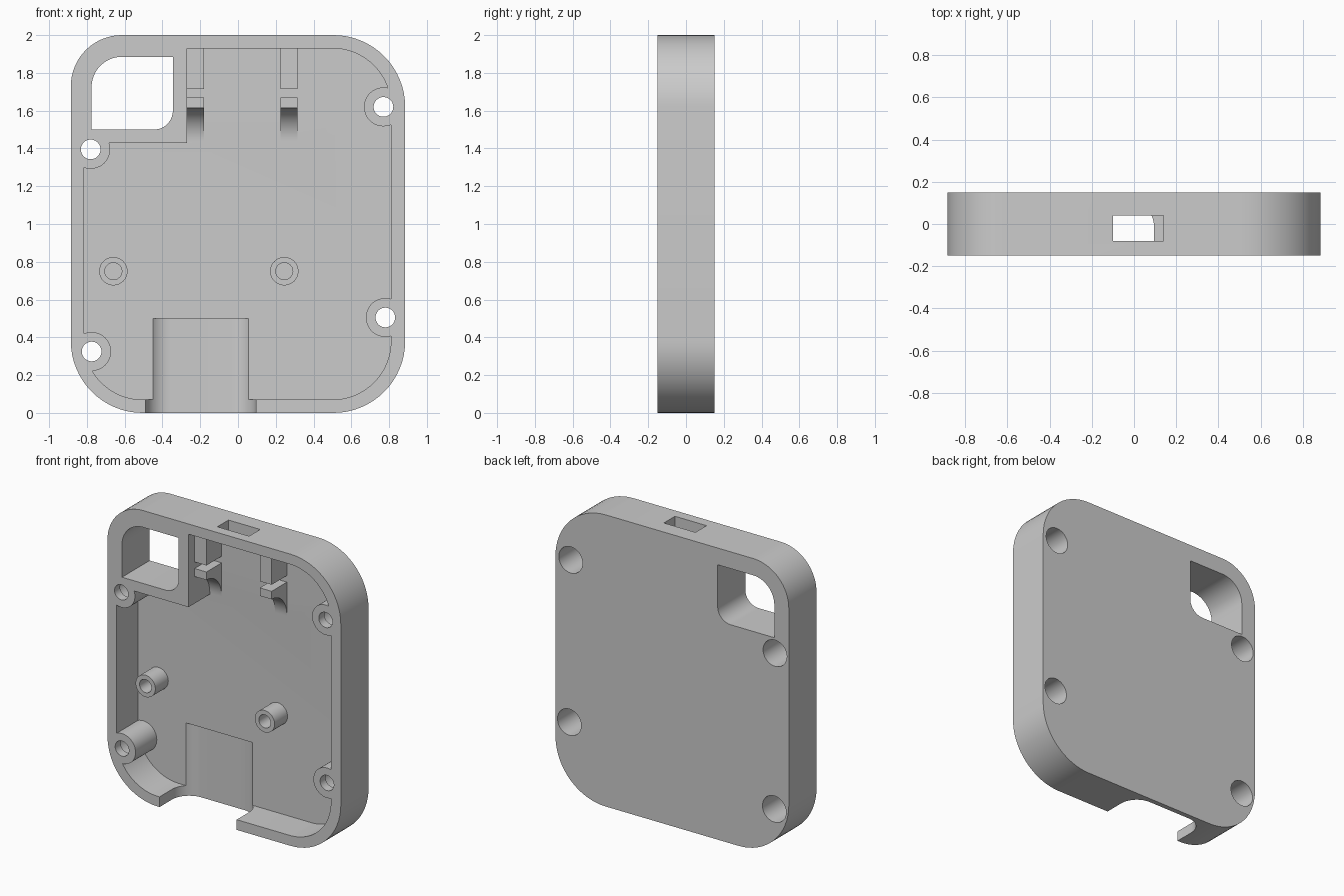
import bpy, bmesh
from math import cos, sin, pi

old = bpy.data.objects.get("Cube")
if old:
    bpy.data.objects.remove(old, do_unlink=True)

grey = bpy.data.materials.new("light grey plastic")
grey.use_nodes = True
grey.diffuse_color = (0.6, 0.6, 0.6, 1)
grey.node_tree.nodes["Principled BSDF"].inputs["Base Color"].default_value = (0.6, 0.6, 0.6, 1)

FRONT, BACK, FLOOR = -0.15, 0.15, 0.08


def arc(cx, cy, rx, ry, start, end, steps=16):
    angles = [start + (end - start) * i / steps for i in range(steps + 1)]
    return [(cx + rx * cos(a), cy + ry * sin(a)) for a in angles]


def rounded(x0, x1, z0, z1, bl=0, br=0, tr=0, tl=0):
    """Rectangle outline with its own radius at each corner."""
    corners = [(x0, z0, bl, 1, 1), (x1, z0, br, -1, 1), (x1, z1, tr, -1, -1), (x0, z1, tl, 1, -1)]
    pts = []
    for i, (x, z, r, sx, sz) in enumerate(corners):
        if r:
            start = pi + i * pi / 2
            pts += arc(x + sx * r, z + sz * r, r, r, start, start + pi / 2)
        else:
            pts.append((x, z))
    return pts


def prism(name, pts, axis, lo, hi):
    """Extrude a flat outline along one axis."""
    place = {"x": lambda a, b: (lo, a, b),
             "y": lambda a, b: (a, lo, b),
             "z": lambda a, b: (a, b, lo)}[axis]
    bm = bmesh.new()
    face = bm.faces.new([bm.verts.new(place(a, b)) for a, b in pts])
    moved = bmesh.ops.extrude_face_region(bm, geom=[face])["geom"]
    shift = [hi - lo if k == axis else 0 for k in "xyz"]
    bmesh.ops.translate(bm, verts=[v for v in moved if isinstance(v, bmesh.types.BMVert)], vec=shift)
    bmesh.ops.recalc_face_normals(bm, faces=bm.faces)
    mesh = bpy.data.meshes.new(name)
    bm.to_mesh(mesh)
    bm.free()
    mesh.materials.append(grey)
    ob = bpy.data.objects.new(name, mesh)
    bpy.context.collection.objects.link(ob)
    return ob


def rod(name, x, z, r, lo, hi):
    return prism(name, arc(x, z, r, r, 0, 2 * pi, 40)[:-1], "y", lo, hi)


def cut(target, cutter):
    """Subtract the cutter, then discard it."""
    mod = target.modifiers.new("cut", "BOOLEAN")
    mod.operation, mod.solver, mod.object = "DIFFERENCE", "EXACT", cutter
    bpy.context.view_layer.objects.active = target
    bpy.ops.object.modifier_apply(modifier=mod.name)
    bpy.data.objects.remove(cutter, do_unlink=True)


screws = [(-0.78, 1.395), (0.77, 1.62), (0.78, 0.505), (-0.775, 0.325)]
standoffs = [(-0.66, 0.75), (0.245, 0.75)]

# Outer case and the hollow that will be taken out of it
case = prism("case_shell", rounded(-0.885, 0.885, 0, 2, 0.38, 0.38, 0.38, 0.27), "y", FRONT, BACK)
hollow = prism("hollow", rounded(-0.815, 0.81, 0.07, 1.93, 0.31, 0.31, 0.31, 0.2), "y", -0.2, FLOOR)

# Solid parts left standing inside the hollow: window block, screw bosses, standoffs
cut(hollow, prism("window_block", rounded(-1, -0.27, 1.43, 2.1), "y", -0.3, 0.2))
for x, z in screws:
    cut(hollow, rod("screw_boss", x, z, 0.103, -0.3, 0.2))
for x, z in standoffs:
    cut(hollow, rod("standoff", x, z, 0.075, -0.06, 0.2))

# Board clips: an upper rib, a gap, and a ledge with a curved brace below
ledge = [(0.2, 1.44), (0.2, 1.67), (-0.085, 1.67)]
ledge += arc(-0.085, 1.44, 0.165, 0.175, pi / 2, 0)
for x0, x1 in [(-0.3, -0.18), (0.225, 0.315)]:
    cut(hollow, prism("clip_rib", rounded(-0.085, 0.2, 1.715, 2.1), "x", x0, x1))
    cut(hollow, prism("clip_ledge", ledge, "x", x0, x1))
cut(case, hollow)

# Screw holes with deep counterbores from the back, and blind standoff holes
for x, z in screws:
    cut(case, rod("screw_hole", x, z, 0.052, -0.3, 0.3))
    cut(case, rod("counterbore", x, z, 0.09, -0.09, 0.3))
for x, z in standoffs:
    cut(case, rod("standoff_hole", x, z, 0.045, -0.3, 0.07))

# Corner window, top port and the scooped bottom notch
cut(case, prism("window", rounded(-0.775, -0.345, 1.5, 1.885, br=0.1, tl=0.16), "y", -0.3, 0.3))
cut(case, prism("port", rounded(-0.1, 0.14, -0.08, 0.04), "z", 1.88, 2.1))
cut(case, prism("notch", rounded(-0.49, 0.095, -0.3, 0.116, tr=0.13, tl=0.13), "z", -0.1, 0.5))

bpy.ops.object.select_all(action="DESELECT")
case.select_set(True)
bpy.context.view_layer.objects.active = case
bpy.ops.object.shade_smooth_by_angle(angle=pi / 6)
